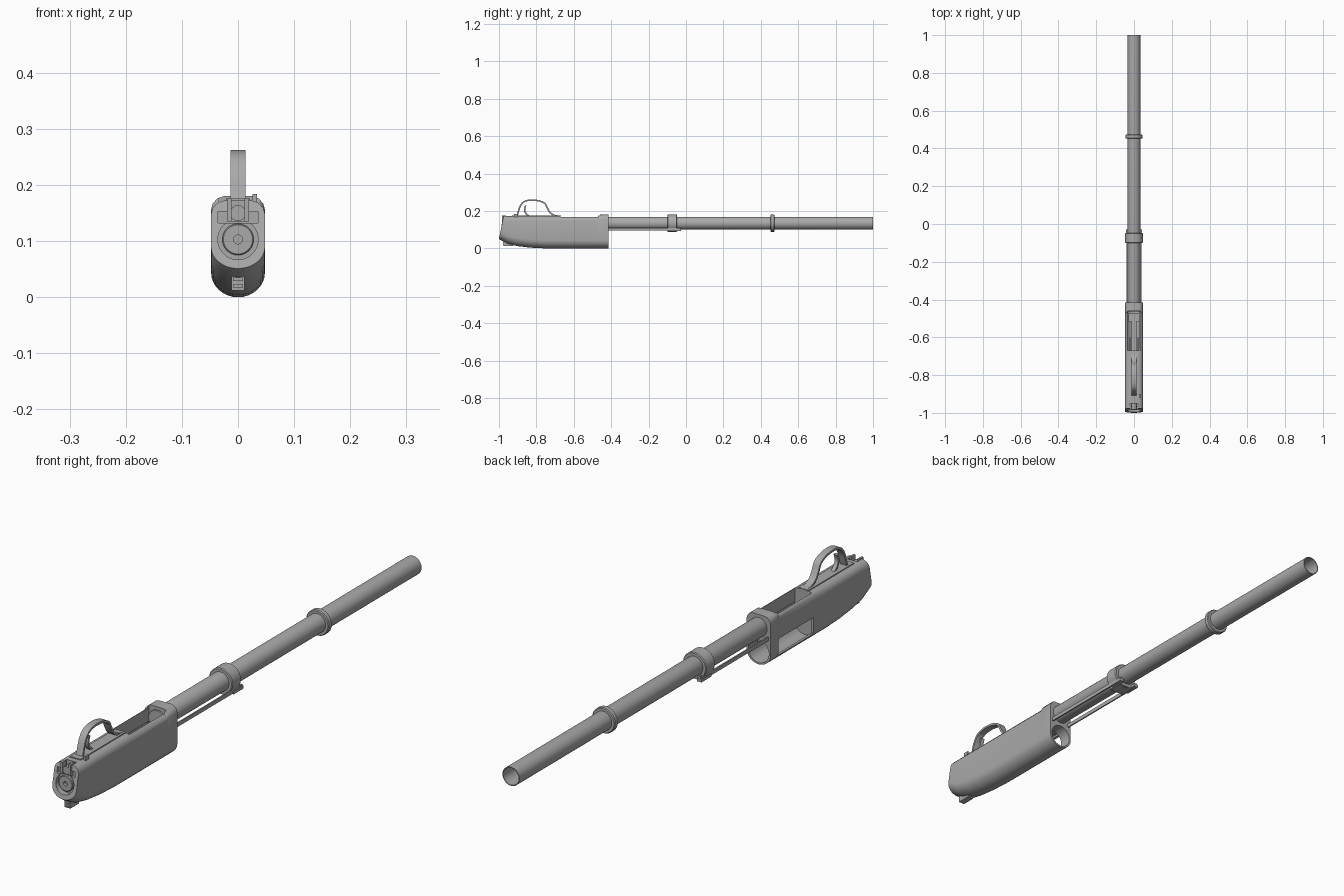
import bpy, bmesh, math
from mathutils import Vector

old = bpy.data.objects.get("Cube")
if old:
    bpy.data.objects.remove(old, do_unlink=True)

grey = bpy.data.materials.new("plain grey")
grey.use_nodes = True
colour = (0.4, 0.4, 0.4, 1)
grey.diffuse_color = colour
grey.node_tree.nodes["Principled BSDF"].inputs["Base Color"].default_value = colour


def finish(name, bm):
    bmesh.ops.recalc_face_normals(bm, faces=bm.faces)
    mesh = bpy.data.meshes.new(name)
    bm.to_mesh(mesh)
    bm.free()
    obj = bpy.data.objects.new(name, mesh)
    bpy.context.collection.objects.link(obj)
    mesh.materials.append(grey)
    return obj


def activate(obj):
    bpy.ops.object.select_all(action='DESELECT')
    obj.select_set(True)
    bpy.context.view_layer.objects.active = obj


def smooth(obj, angle=32):
    activate(obj)
    bpy.ops.object.shade_smooth_by_angle(angle=math.radians(angle))
    return obj


def box(name, x, y, z):
    """Box from (low, high) ranges."""
    bm = bmesh.new()
    bmesh.ops.create_cube(bm, size=1)
    for v in bm.verts:
        v.co = [r[0] if c < 0 else r[1] for c, r in zip(v.co, (x, y, z))]
    return finish(name, bm)


def lathe(name, profile, z, x=0, segments=40):
    """Spin (radius, y) points around an axis running along y."""
    bm = bmesh.new()
    verts = [bm.verts.new((x + r, y, z)) for r, y in profile]
    edges = [bm.edges.new(p) for p in zip(verts, verts[1:])]
    bmesh.ops.spin(bm, geom=verts + edges, cent=(x, 0, z), axis=(0, 1, 0),
                   angle=math.tau, steps=segments)
    bmesh.ops.remove_doubles(bm, verts=bm.verts, dist=0.00005)
    return smooth(finish(name, bm))


def rod(name, r, y0, y1, z, x=0):
    return lathe(name, [(0, y0), (r, y0), (r, y1), (0, y1)], z, x)


def ring(name, inner, outer, y0, y1, z):
    b = 0.003
    return lathe(name, [(inner, y0), (outer - b, y0), (outer, y0 + b), (outer, y1 - b),
                        (outer - b, y1), (inner, y1), (inner, y0)], z)


def strip(name, points, half, thick):
    """Bent band: a smooth path of (y, z) points, with width across x."""
    pts = [Vector(p) for p in points]
    pts = [2 * pts[0] - pts[1]] + pts + [2 * pts[-1] - pts[-2]]
    path = []
    for a, b, c, d in zip(pts, pts[1:], pts[2:], pts[3:]):
        for i in range(5):
            t = i / 5
            path.append(b + (c - a) * t / 2 + (2 * a - 5 * b + 4 * c - d) * t * t / 2
                        + (3 * b - a - 3 * c + d) * t ** 3 / 2)
    path.append(pts[-2])
    bm = bmesh.new()
    rows = [[bm.verts.new((s * half, p.x, p.y)) for s in (-1, 1)] for p in path]
    for p, q in zip(rows, rows[1:]):
        bm.faces.new((p[0], p[1], q[1], q[0]))
    obj = finish(name, bm)
    mod = obj.modifiers.new("thickness", 'SOLIDIFY')
    mod.thickness, mod.offset = thick, 0
    activate(obj)
    bpy.ops.object.modifier_apply(modifier=mod.name)
    return smooth(obj)


def cut(target, cutter):
    cutter.hide_render = True
    mod = target.modifiers.new("cut", 'BOOLEAN')
    mod.operation, mod.solver, mod.object = 'DIFFERENCE', 'EXACT', cutter
    activate(target)
    bpy.ops.object.modifier_apply(modifier=mod.name)
    bpy.data.objects.remove(cutter, do_unlink=True)


# Housing: lofted rounded section, sloped at the front end
def section(bottom, top, w=0.048):
    arc = [(-w * math.cos(math.pi * i / 16), bottom + 0.044 * (1 - math.sin(math.pi * i / 16)))
           for i in range(17)]
    corner = [(w, top - 0.024), (0.045, top - 0.013), (0.037, top - 0.004), (0.026, top)]
    return arc + corner + [(-x, z) for x, z in reversed(corner)]


stations = [(-1.02, 0.066, 0.172), (-0.99, 0.044, 0.172), (-0.95, 0.023, 0.172),
            (-0.9, 0.012, 0.172), (-0.83, 0.004, 0.172), (-0.75, 0, 0.172),
            (-0.471, 0, 0.172), (-0.466, 0, 0.18), (-0.415, 0, 0.18)]
bm = bmesh.new()
rings = [[bm.verts.new((x, y, z)) for x, z in section(lo, hi)] for y, lo, hi in stations]
for a, b in zip(rings, rings[1:]):
    for i in range(len(a)):
        j = (i + 1) % len(a)
        bm.faces.new((a[i], a[j], b[j], b[i]))
bm.faces.new(rings[0])
bm.faces.new(rings[-1])
bmesh.ops.bisect_plane(bm, geom=bm.verts[:] + bm.edges[:] + bm.faces[:], plane_co=(0, -1, 0.05),
                       plane_no=(0, -0.125, 0.025), clear_outer=True)
bmesh.ops.holes_fill(bm, edges=[e for e in bm.edges if e.is_boundary])
housing = finish("housing", bm)

# Openings in the housing
cut(housing, rod("bore_cutter", 0.041, -0.68, -0.3, 0.047))
cut(housing, box("cavity_cutter", (-0.037, 0.037), (-0.672, -0.462), (0.046, 0.12)))
cut(housing, box("top_cutter", (-0.034, 0.034), (-0.67, -0.46), (0.1, 0.3)))
cut(housing, box("side_cutter", (-0.1, -0.01), (-0.66, -0.46), (0.026, 0.088)))
cut(housing, rod("socket_cutter", 0.036, -1.1, -0.975, 0.103))
cut(housing, box("notch_cutter", (-0.02, 0.02), (-1.1, -0.95), (0.135, 0.3)))
cut(housing, box("wing_cutter", (-0.036, 0.036), (-1.1, -0.972), (0.132, 0.153)))
smooth(housing)

# Front end fittings
lathe("end_boss", [(0, -0.96), (0.008, -0.96), (0.008, -0.986), (0.026, -0.986),
                   (0.028, -0.984), (0.028, -0.965), (0, -0.965)], 0.103)
rod("end_pin", 0.014, -0.982, -0.94, 0.15)
for side, x in (("left", 0.016), ("right", -0.016)):
    box(side + "_end_lug", (x - 0.004, x + 0.004), (-0.985, -0.963), (0.135, 0.176))
box("lower_block", (-0.012, 0.012), (-0.975, -0.925), (0.012, 0.042))
for i in range(2):
    box(f"lower_block_rib_{i + 1}", (-0.009, 0.009), (-0.979, -0.96),
        (0.017 + i * 0.012, 0.023 + i * 0.012))

# Long tube, open at the back end, with its two collars
lathe("long_tube", [(0, -0.464), (0.033, -0.464), (0.034, -0.46), (0.034, 1), (0.031, 1),
                    (0.031, 0.3), (0, 0.3)], 0.135)
ring("back_collar", 0.033, 0.046, 0.452, 0.473, 0.135)
ring("front_collar", 0.033, 0.047, -0.1, -0.048, 0.135)

# Carriage under the collar, with a slide bar on each side
box("carriage", (-0.03, 0.03), (-0.1, -0.045), (0.09, 0.108))
for side, s in (("left", 1), ("right", -1)):
    xs = sorted((s * 0.034, s * 0.039))
    box(side + "_slide_bar", xs, (-0.64, -0.03), (0.095, 0.109))
    box(side + "_carriage_wing", sorted((s * 0.024, s * 0.042)), (-0.085, -0.028), (0.093, 0.104))

# Parts seen through the openings
box("lifter_plate", (-0.03, 0.03), (-0.515, -0.475), (0.094, 0.1))
box("lifter_stem", (-0.013, 0.013), (-0.68, -0.51), (0.094, 0.104))
for side, s in (("left", 1), ("right", -1)):
    box(side + "_lifter_arm", sorted((s * 0.019, s * 0.025)), (-0.675, -0.6), (0.09, 0.115))
box("inner_rail", (0.03, 0.037), (-0.66, -0.46), (0.05, 0.058))

# Upper plate, guard loop and lever
box("upper_plate", (-0.021, 0.021), (-0.93, -0.672), (0.16, 0.1755))
strip("guard_loop", [(-0.905, 0.17), (-0.9, 0.185), (-0.888, 0.222), (-0.868, 0.248),
                     (-0.835, 0.258), (-0.79, 0.255), (-0.755, 0.24), (-0.74, 0.213),
                     (-0.725, 0.19), (-0.7, 0.176), (-0.67, 0.171)], 0.013, 0.008)
strip("lever", [(-0.84, 0.172), (-0.857, 0.188), (-0.863, 0.207), (-0.857, 0.23)], 0.007, 0.008)
box("catch_button", (0.026, 0.034), (-0.92, -0.9), (0.16, 0.184))
